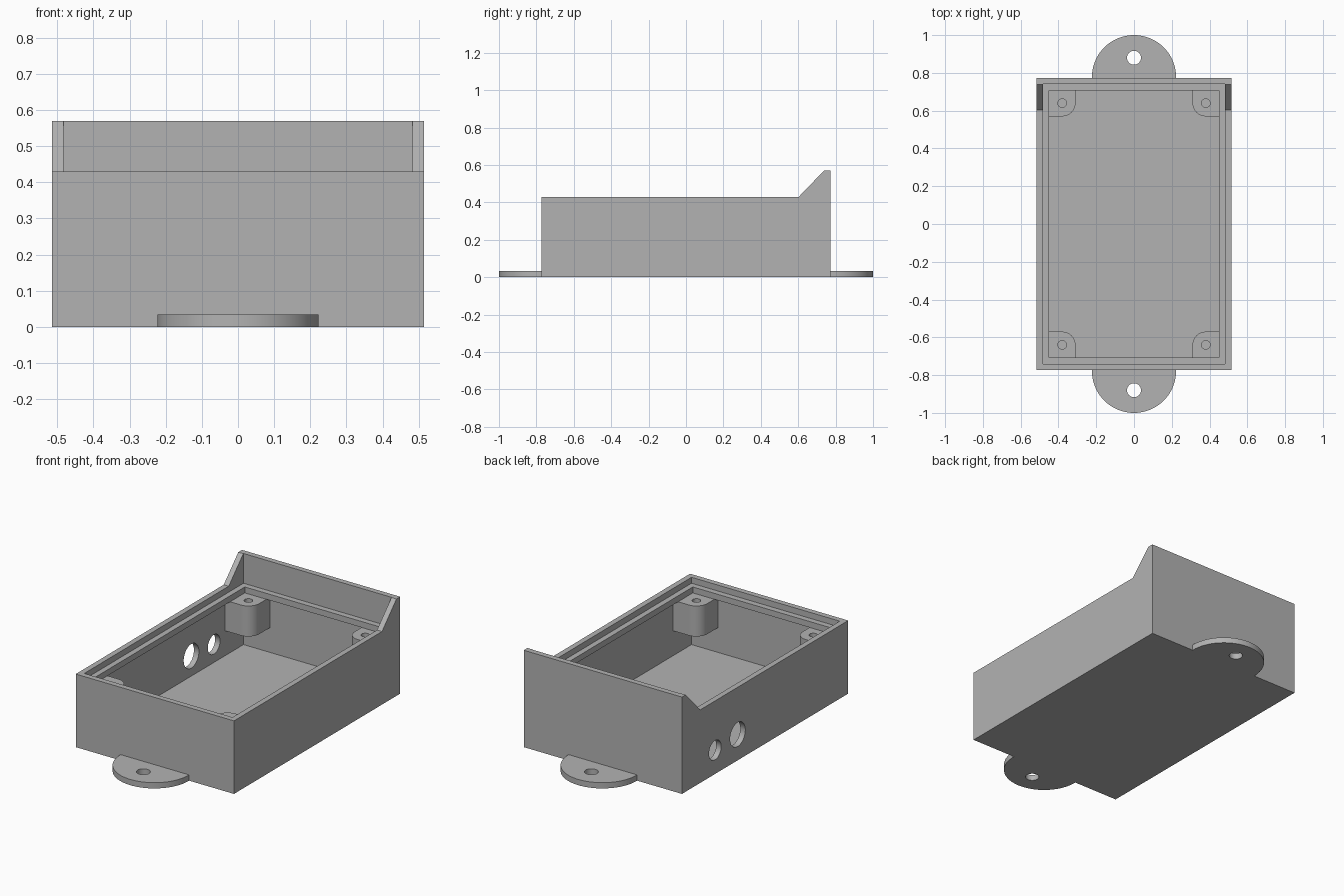
import bpy, bmesh, math
from mathutils import Matrix

if "Cube" in bpy.data.objects:
    bpy.data.objects.remove(bpy.data.objects["Cube"])

grey = bpy.data.materials.new("plain grey")
grey.diffuse_color = (0.45, 0.45, 0.45, 1)
grey.use_nodes = True
grey.node_tree.nodes["Principled BSDF"].inputs["Base Color"].default_value = grey.diffuse_color

HX, HY = 0.515, 0.773        # outer half sizes
WALL = 0.0325
IX, IY = HX - WALL, HY - WALL
RIM, BACK = 0.43, 0.57       # rim height, raised back height
FLOOR = 0.034


def prism(name, pts, a, b, axis="z"):
    """Extrude a 2D outline from a to b: (x, y) along z, or (y, z) along x."""
    put = (lambda p, t: (p[0], p[1], t)) if axis == "z" else (lambda p, t: (t, p[0], p[1]))
    bm = bmesh.new()
    face = bm.faces.new([bm.verts.new(put(p, a)) for p in pts])
    ext = bmesh.ops.extrude_face_region(bm, geom=[face])
    d = put((0, 0), b - a)
    bmesh.ops.translate(bm, vec=d, verts=[v for v in ext["geom"] if isinstance(v, bmesh.types.BMVert)])
    bmesh.ops.recalc_face_normals(bm, faces=bm.faces)
    me = bpy.data.meshes.new(name)
    bm.to_mesh(me)
    bm.free()
    me.materials.append(grey)
    ob = bpy.data.objects.new(name, me)
    bpy.context.collection.objects.link(ob)
    return ob


def rect(hx, hy):
    return [(-hx, -hy), (hx, -hy), (hx, hy), (-hx, hy)]


def arc(cx, cy, r, a0, a1, n):
    return [(cx + r * math.cos(math.radians(a0 + (a1 - a0) * i / n)),
             cy + r * math.sin(math.radians(a0 + (a1 - a0) * i / n))) for i in range(n + 1)]


def circle(cx, cy, r, n=40):
    return arc(cx, cy, r, 0, 360, n)[:-1]


def select(ob):
    bpy.ops.object.select_all(action="DESELECT")
    ob.select_set(True)
    bpy.context.view_layer.objects.active = ob


def cut(ob, *cutters):
    for c in cutters:
        c.hide_render = True
        m = ob.modifiers.new("cut", "BOOLEAN")
        m.operation, m.solver, m.object = "DIFFERENCE", "EXACT", c
        select(ob)
        bpy.ops.object.modifier_apply(modifier=m.name)
        bpy.data.objects.remove(c)


def smooth(ob):
    select(ob)
    bpy.ops.object.shade_smooth_by_angle(angle=math.radians(30))


# box shell: side profile with the raised back and sloped cheeks
case = prism("case", [(-HY, 0), (HY, 0), (HY, BACK), (0.738, BACK), (0.603, RIM), (-HY, RIM)],
             -HX, HX, "x")
cut(case,
    prism("lid_recess", rect(IX, IY), 0.395, 1),
    prism("ledge_opening", rect(0.45, 0.706), 0.3, 0.6),
    prism("cavity", rect(IX, IY), FLOOR, 0.36),
    # two cable holes through the left wall
    prism("large_hole", circle(0.255, 0.152, 0.071), -0.6, -0.4, "x"),
    prism("small_hole", circle(0.465, 0.14, 0.057), -0.6, -0.4, "x"))
smooth(case)

# screw bosses hanging under the ledge in each corner
for sx, side in ((-1, "left"), (1, "right")):
    for sy, end in ((-1, "front"), (1, "back")):
        outline = [(IX + 0.005, IY + 0.005), (0.31, IY + 0.005)]
        outline += arc(0.38, 0.64, 0.07, 180, 270, 10) + [(IX + 0.005, 0.57)]
        boss = prism(f"{end}_{side}_boss", [(x * sx, y * sy) for x, y in outline], 0.18, 0.3595)
        cut(boss, prism("screw_hole", circle(0.38 * sx, 0.64 * sy, 0.023, 24), 0.1, 0.5))
        smooth(boss)

# rounded mounting tabs with a bolt hole
for sy, end in ((-1, "front"), (1, "back")):
    outline = [(0.223, HY)] + arc(0, 0.777, 0.223, 0, 180, 40) + [(-0.223, HY)]
    tab = prism(f"{end}_tab", [(x, y * sy) for x, y in outline], 0, 0.034)
    cut(tab, prism("bolt_hole", circle(0, 0.88 * sy, 0.037, 32), -0.1, 0.2))
    smooth(tab)
